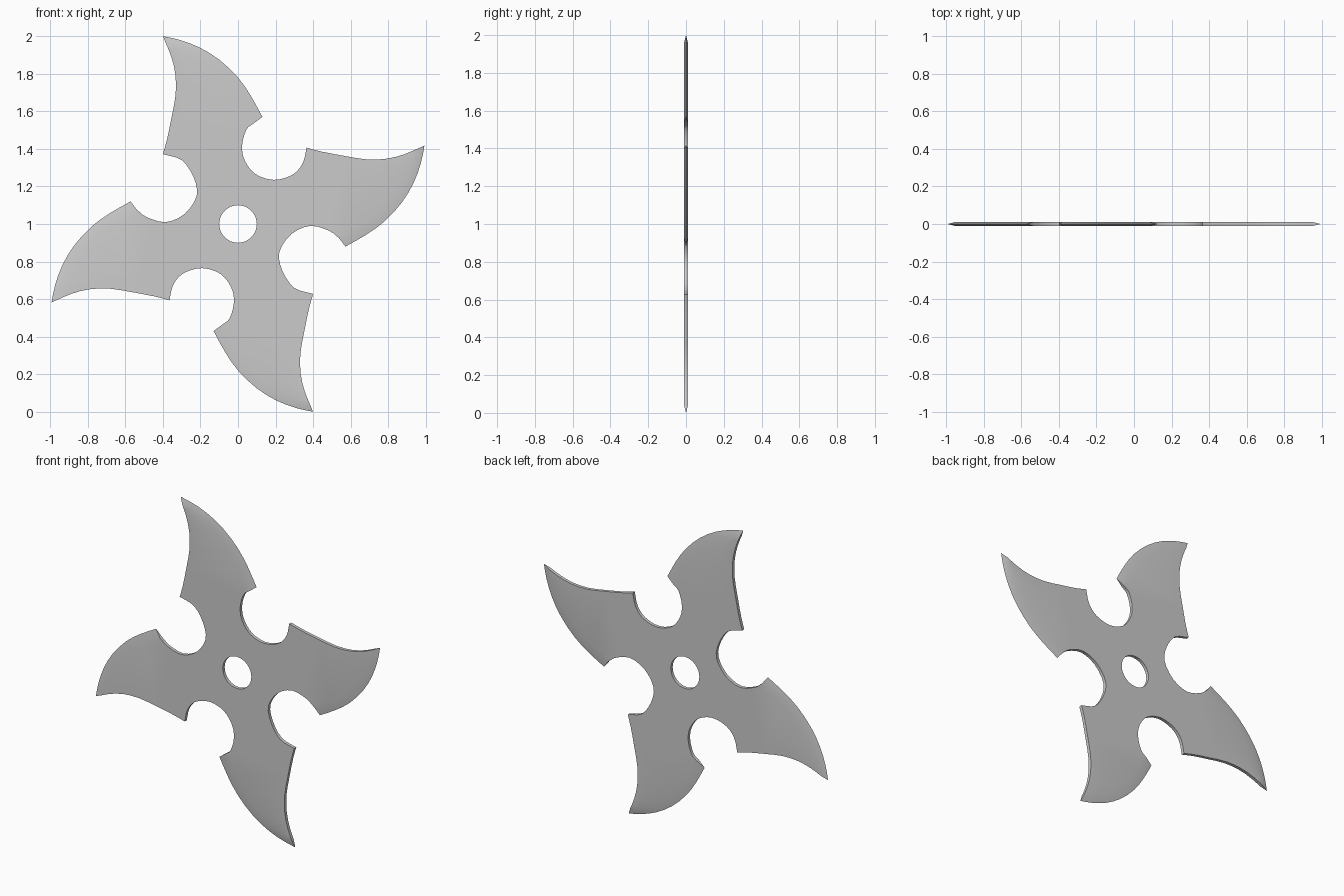
import bpy, bmesh, math
from mathutils import Matrix, Vector

if "Cube" in bpy.data.objects:
    bpy.data.objects.remove(bpy.data.objects["Cube"])

HALF = 0.01          # half thickness
CZ = 1.0             # height of the centre


def spline(pts, n=3):
    """Smooth curve through the points, n steps per span."""
    p = [Vector(q) for q in pts]
    p = [2 * p[0] - p[1]] + p + [2 * p[-1] - p[-2]]
    out = []
    for i in range(1, len(p) - 2):
        a, b, c, d = p[i - 1:i + 3]
        for k in range(n):
            t = k / n
            out.append(0.5 * (2 * b + (c - a) * t + (2 * a - 5 * b + 4 * c - d) * t * t
                              + (3 * b - a - 3 * c + d) * t ** 3))
    return out + [p[-2]]


def turn(pts, deg):
    m = Matrix.Rotation(math.radians(deg), 2)
    return [m @ q for q in pts]


# Profiles of the upper blade, relative to the centre
back_edge = spline([(-.40, .372), (-.378, .45), (-.354, .566), (-.332, .69),
                    (-.334, .80), (-.355, .89), (-.383, .96)], 2)
cut_edge = spline([(-.40, 1.0), (-.31, .98), (-.205, .94), (-.10, .875),
                   (0, .78), (.07, .68), (.13, .57)], 2)
crease = spline([(-.383, .96), (-.31, .942), (-.225, .895), (-.135, .825),
                 (-.045, .735), (.02, .643), (.082, .535)], 2)

# The two slightly different round notches between blades
notch_a = spline([(.082, .535), (.045, .503), (.022, .42), (.035, .34), (.093, .266),
                  (.19, .235), (.29, .262), (.345, .324), (.365, .406)])
notch_b = spline([(.535, -.075), (.487, -.037), (.386, -.010), (.285, -.053), (.22, -.15),
                  (.237, -.25), (.30, -.34), (.40, -.372)])

bm = bmesh.new()


def vert(q, y):
    return bm.verts.new((q.x, y, q.y + CZ))


# Flat face outline plus sharp edges of all four blades
flat, blades = [], []
for half in (0, 180):
    for angle, notch in ((0, notch_a), (-89, notch_b)):
        flat += turn(back_edge[:-1], angle + half)
        start = len(flat)
        flat += turn(crease, angle + half)
        blades.append((start, turn(cut_edge, angle + half)))
        flat += turn(notch[1:-1], half)

front = [vert(q, -HALF) for q in flat]
back = [vert(q, HALF) for q in flat]
bevelled = set()

# Sharpened bevels on both sides, closed at their ends
for start, edge in blades:
    sharp = [vert(q, 0) for q in edge]
    n = len(sharp)
    for side in (front, back):
        for i in range(n - 1):
            bm.faces.new((side[start + i], side[start + i + 1], sharp[i + 1], sharp[i]))
            bevelled.add(start + i)
    bm.faces.new((front[start], back[start], sharp[0]))
    bm.faces.new((front[start + n - 1], back[start + n - 1], sharp[-1]))

# Blunt side walls
count = len(flat)
for i in range(count):
    if i not in bevelled:
        j = (i + 1) % count
        bm.faces.new((front[i], front[j], back[j], back[i]))

# Centre hole wall
ring = [Vector((math.cos(math.tau * k / 32), math.sin(math.tau * k / 32))) * 0.1 for k in range(32)]
hole_f = [vert(q, -HALF) for q in ring]
hole_b = [vert(q, HALF) for q in ring]
for k in range(32):
    j = (k + 1) % 32
    bm.faces.new((hole_f[k], hole_f[j], hole_b[j], hole_b[k]))

# Flat faces with the hole left open
for outer, inner, ny in ((front, hole_f, -1), (back, hole_b, 1)):
    edges = []
    for loop in (outer, inner):
        for i in range(len(loop)):
            edges.append(bm.edges.get((loop[i], loop[(i + 1) % len(loop)])) or
                         bm.edges.new((loop[i], loop[(i + 1) % len(loop)])))
    bmesh.ops.triangle_fill(bm, use_beauty=True, use_dissolve=False,
                            edges=edges, normal=(0, ny, 0))

bmesh.ops.recalc_face_normals(bm, faces=bm.faces[:])
mesh = bpy.data.meshes.new("throwing_star")
bm.to_mesh(mesh)
bm.free()
star = bpy.data.objects.new("throwing_star", mesh)
bpy.context.collection.objects.link(star)
bpy.context.view_layer.objects.active = star
star.select_set(True)
bpy.ops.object.shade_smooth_by_angle(angle=math.radians(25))
